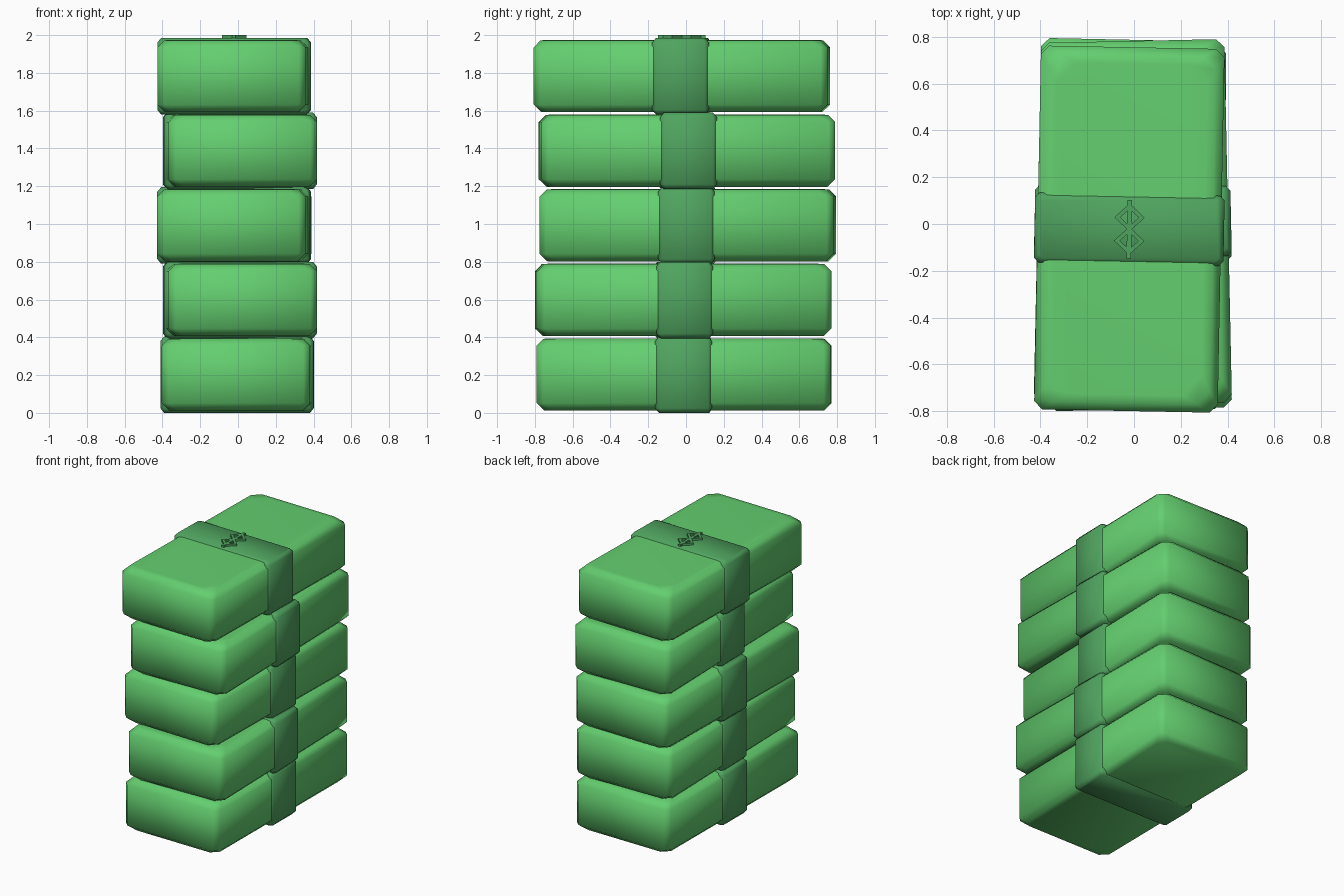
import bpy, bmesh, math
from mathutils import Matrix

if "Cube" in bpy.data.objects:
    bpy.data.objects.remove(bpy.data.objects["Cube"], do_unlink=True)


def material(name, rgb):
    mat = bpy.data.materials.new(name)
    mat.use_nodes = True
    color = (*rgb, 1)
    mat.diffuse_color = color
    mat.node_tree.nodes["Principled BSDF"].inputs["Base Color"].default_value = color
    return mat


paper_green = material("paper green", (0.127, 0.62, 0.16))
band_green = material("band green", (0.08, 0.37, 0.115))


def finish(name, bm, mat, place, smooth=True):
    bmesh.ops.recalc_face_normals(bm, faces=bm.faces)
    mesh = bpy.data.meshes.new(name)
    for face in bm.faces:
        face.smooth = smooth
    bm.to_mesh(mesh)
    bm.free()
    mesh.materials.append(mat)
    obj = bpy.data.objects.new(name, mesh)
    obj.matrix_world = place
    bpy.context.collection.objects.link(obj)
    return obj


def ring(bm, hx, hy, cut, z):
    """Rectangle with its four corners cut off."""
    pts = []
    for sx, sy in ((1, 1), (-1, 1), (-1, -1), (1, -1)):
        pair = [(sx * hx, sy * (hy - cut)), (sx * (hx - cut), sy * hy)]
        pts += pair if sx == sy else pair[::-1]
    return [bm.verts.new((x, y, z)) for x, y in pts]


def loft(width, length, levels):
    """Stack cut rectangles, each level being (inset, corner cut, height)."""
    bm = bmesh.new()
    rings = [ring(bm, width / 2 - i, length / 2 - i, c, z) for i, c, z in levels]
    for low, high in zip(rings, rings[1:]):
        for k in range(len(low)):
            n = (k + 1) % len(low)
            bm.faces.new((low[k], low[n], high[n], high[k]))
    bm.faces.new(rings[0][::-1])
    bm.faces.new(rings[-1])
    return bm


def prism(bm, outline, bottom, top):
    low = [bm.verts.new((x, y, bottom)) for x, y in outline]
    face = bm.faces.new(low)
    up = bmesh.ops.extrude_face_region(bm, geom=[face])["geom"]
    verts = [v for v in up if isinstance(v, bmesh.types.BMVert)]
    bmesh.ops.translate(bm, verts=verts, vec=(0, 0, top - bottom))


PITCH = 0.395
paper_levels = [(0.04, 0.05, 0.012), (0, 0.035, 0.052), (0, 0.035, 0.355),
                (0.035, 0.055, 0.392), (0.07, 0.086, 0.395)]
band_levels = [(0.02, 0.015, 0), (0, 0.02, 0.025), (0, 0.02, 0.38), (0.02, 0.015, 0.405)]

# Bundles from the bottom up: centre x, centre y, turn in degrees
bundles = [(-0.005, -0.01, -0.5), (0.01, -0.015, 1.2), (-0.02, 0.01, -1.2),
           (0.01, 0.005, 1.2), (-0.02, -0.022, -1.1)]
for i, (x, y, turn) in enumerate(bundles):
    place = Matrix.Translation((x, y, i * PITCH)) @ Matrix.Rotation(math.radians(turn), 4, 'Z')
    finish(f"note_bundle_{i + 1}", loft(0.785, 1.555, paper_levels), paper_green, place)
    finish(f"paper_band_{i + 1}", loft(0.81, 0.3, band_levels), band_green, place)

# Raised ornament on the top band: a slim bar with two open diamonds
bm = bmesh.new()
LOW, HIGH = 0.4, 0.42
prism(bm, [(-0.01, -0.125), (0.01, -0.125), (0.01, 0.125), (-0.01, 0.125)], LOW, HIGH)
for cy in (-0.05, 0.05):
    outer = [(0.065, cy), (0, cy + 0.06), (-0.065, cy), (0, cy - 0.06)]
    inner = [(px * 0.6, cy + (py - cy) * 0.6) for px, py in outer]
    for k in range(4):
        n = (k + 1) % 4
        prism(bm, [outer[k], outer[n], inner[n], inner[k]], LOW, HIGH)
finish("band_ornament", bm, band_green, place, smooth=False)
